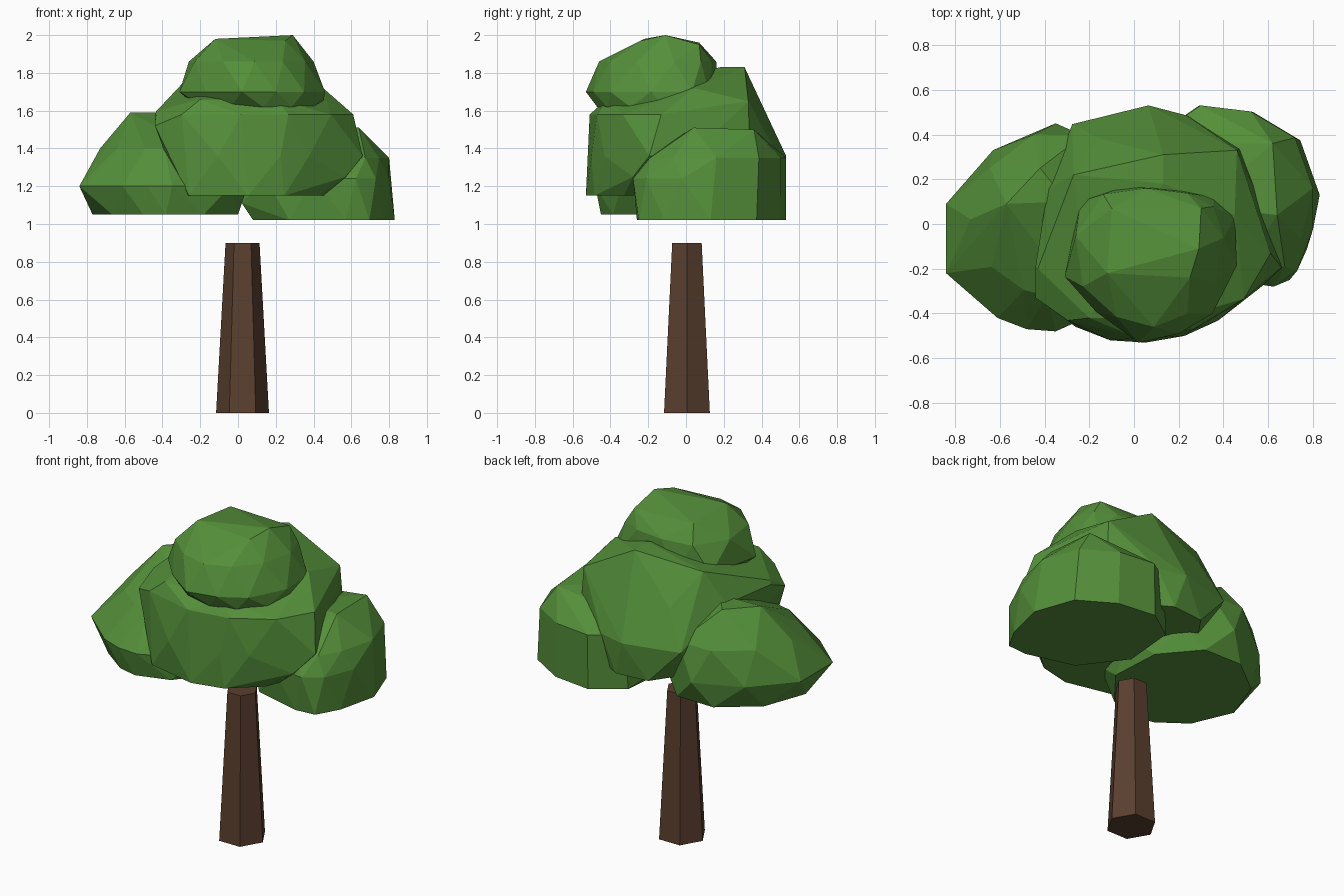
import bpy, bmesh, math


def material(name, rgb):
    m = bpy.data.materials.new(name)
    m.diffuse_color = (*rgb, 1)
    return m


LEAF = material("leaf green", (0.089, 0.275, 0.042))
BARK = material("bark brown", (0.102, 0.050, 0.028))


def finish(name, bm, mat):
    bmesh.ops.recalc_face_normals(bm, faces=bm.faces)
    mesh = bpy.data.meshes.new(name)
    bm.to_mesh(mesh)
    bm.free()
    mesh.materials.append(mat)
    obj = bpy.data.objects.new(name, mesh)
    bpy.context.collection.objects.link(obj)


def fit(values, lo, hi):
    a, b = min(values), max(values)
    return [lo + (v - a) / (b - a) * (hi - lo) for v in values]


def foliage(name, outline, levels, corners, stagger=0):
    """Faceted clump: one plan outline fitted to a box per height, plus extra corners."""
    bm = bmesh.new()
    n = len(outline)
    for k, (z, x0, x1, y0, y1) in enumerate(levels):
        pts = outline
        if k % 2 == stagger:  # alternate levels shift half a side for triangular facets
            pts = [((outline[i][0] + outline[i - 1][0]) / 2,
                    (outline[i][1] + outline[i - 1][1]) / 2) for i in range(n)]
        xs = fit([p[0] for p in pts], x0, x1)
        ys = fit([p[1] for p in pts], y0, y1)
        for x, y in zip(xs, ys):
            bm.verts.new((x, y, z))
    for p in corners:
        bm.verts.new(p)
    hull = bmesh.ops.convex_hull(bm, input=bm.verts)
    loose = {v for v in hull["geom_interior"] + hull["geom_unused"]
             if isinstance(v, bmesh.types.BMVert)}
    bmesh.ops.delete(bm, geom=list(loose), context='VERTS')
    bmesh.ops.dissolve_limit(bm, angle_limit=math.radians(5),
                             verts=bm.verts, edges=bm.edges)
    finish(name, bm, LEAF)


# Left clump (levels: height, x range, y range)
foliage("left_foliage",
        [(-0.84, 0.09), (-0.63, 0.33), (-0.35, 0.45), (-0.08, 0.32), (0.05, 0.0),
         (-0.04, -0.34), (-0.35, -0.48), (-0.48, -0.47), (-0.61, -0.42),
         (-0.84, -0.22)],
        [(1.05, -0.77, 0.00, -0.45, 0.38),
         (1.20, -0.84, 0.05, -0.48, 0.45),
         (1.40, -0.73, -0.05, -0.32, 0.40)],
        [(-0.57, 0.09, 1.59), (-0.42, 0.25, 1.59), (-0.3, 0.1, 1.59),
         (-0.48, -0.08, 1.49), (-0.35, -0.2, 1.47)])

# Right clump
foliage("right_foliage",
        [(0.83, 0.12), (0.74, 0.37), (0.52, 0.50), (0.27, 0.53), (0.08, 0.40),
         (0.05, 0.06), (0.25, -0.2), (0.56, -0.28), (0.69, -0.27), (0.77, -0.13)],
        [(1.02, 0.08, 0.83, -0.26, 0.53),
         (1.24, 0.06, 0.80, -0.28, 0.47),
         (1.35, 0.10, 0.80, -0.20, 0.53)],
        [(0.02, 0.08, 1.11), (0.3, 0.08, 1.50), (0.64, 0.04, 1.51),
         (0.62, 0.36, 1.50), (0.3, 0.36, 1.46), (0.5, -0.17, 1.38)], stagger=1)

# Middle clump, with a ridge near the back
foliage("middle_foliage",
        [(-0.44, -0.33), (-0.44, 0.02), (-0.33, 0.45), (0.03, 0.535), (0.21, 0.49),
         (0.47, 0.34), (0.6, 0.02), (0.66, -0.2), (0.36, -0.44), (0.2, -0.51),
         (-0.15, -0.53)],
        [(1.15, -0.30, 0.51, -0.53, 0.50),
         (1.36, -0.38, 0.66, -0.52, 0.53),
         (1.58, -0.44, 0.61, -0.51, 0.40)],
        [(-0.27, 0.22, 1.77), (0.13, 0.31, 1.83), (0.13, 0.18, 1.83),
         (0.46, 0.33, 1.65), (0.45, 0.04, 1.72), (0.2, -0.42, 1.66),
         (-0.2, -0.42, 1.66), (-0.26, -0.46, 1.15), (-0.44, -0.33, 1.52),
         (-0.43, -0.2, 1.60), (0.57, -0.28, 1.25)])

# Top clump
foliage("top_foliage",
        [(-0.31, -0.23), (-0.24, 0.11), (-0.04, 0.18), (0.19, 0.17), (0.36, 0.13),
         (0.45, 0.04), (0.46, -0.18), (0.35, -0.40), (0.2, -0.49), (0.02, -0.53),
         (-0.17, -0.39)],
        [(1.62, -0.22, 0.45, -0.47, 0.08),
         (1.70, -0.31, 0.46, -0.53, 0.17),
         (1.86, -0.26, 0.40, -0.46, 0.16)],
        [(-0.12, -0.22, 1.98), (0.29, -0.11, 2.0), (0.25, -0.24, 1.97),
         (0.3, 0.07, 1.95), (-0.1, 0.07, 1.96)])

# Trunk: tapered hexagonal post, corners pointing along x
bm = bmesh.new()
bmesh.ops.create_cone(bm, cap_ends=True, segments=6,
                      radius1=0.14, radius2=0.09, depth=0.9)
for v in bm.verts:
    v.co.x, v.co.y = v.co.y + 0.024, -v.co.x + 0.005
    v.co.z += 0.45
finish("trunk", bm, BARK)
